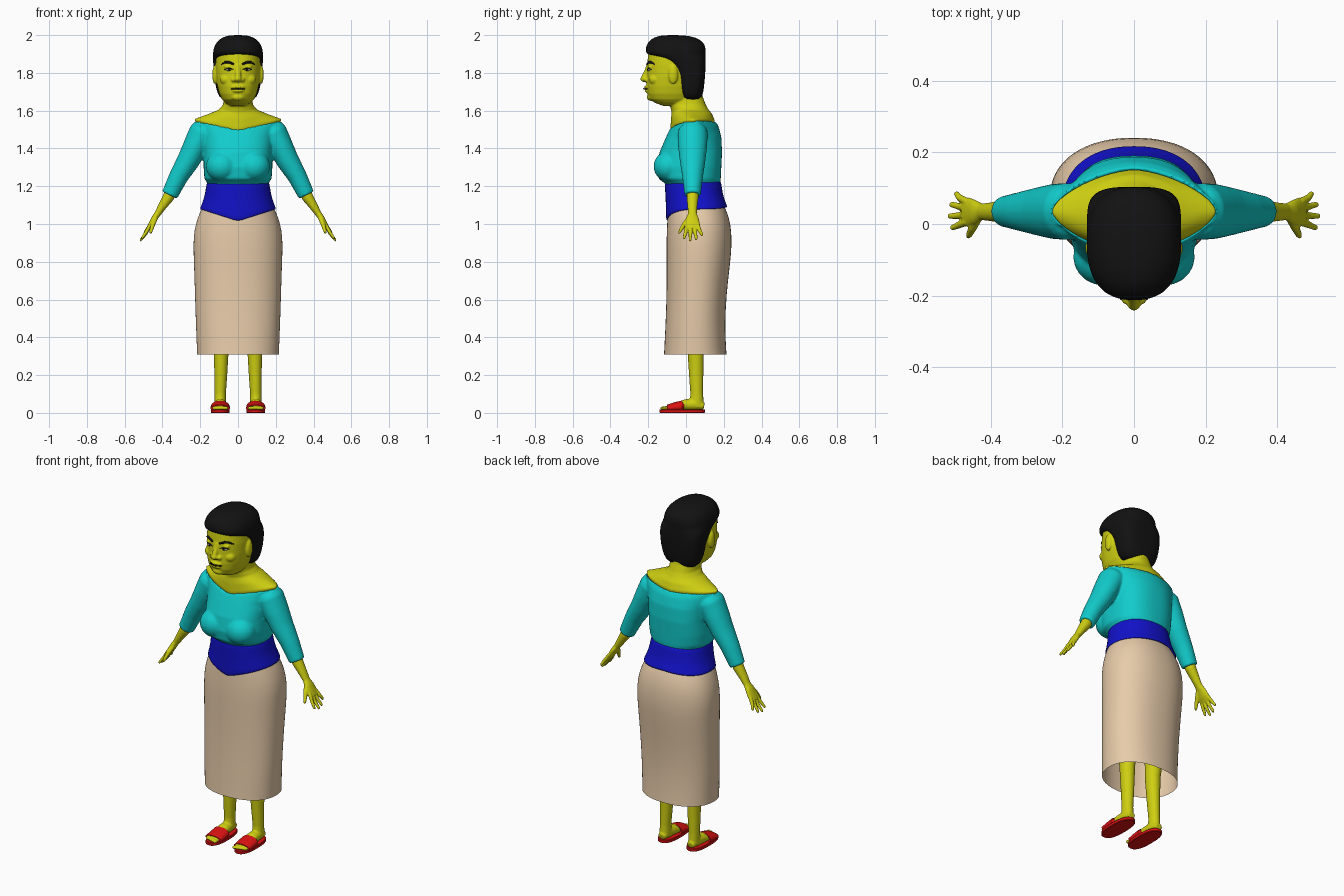
import bpy, bmesh, math
from mathutils import Vector, Matrix


def material(name, r, g, b):
    m = bpy.data.materials.new(name)
    m.diffuse_color = (r, g, b, 1)
    return m


SKIN = material("skin", .62, .62, .006)
CYAN = material("blouse_cyan", .006, .6, .6)
BLUE = material("sash_blue", .006, .006, .6)
TAN = material("skirt_tan", .8, .6, .4)
RED = material("sandal_red", .7, .006, .006)
BLACK = material("black", .006, .006, .006)
WHITE = material("white", .7, .7, .6)


def spow(v, p):
    return math.copysign(abs(v) ** p, v)


def skin_rings(bm, rings, caps):
    vs = [[bm.verts.new(p) for p in r] for r in rings]
    n = len(vs[0])
    for a, b in zip(vs, vs[1:]):
        for i in range(n):
            bm.faces.new((a[i], a[(i + 1) % n], b[(i + 1) % n], b[i]))
    if caps[0]:
        bm.faces.new(vs[0][::-1])
    if caps[1]:
        bm.faces.new(vs[-1])


def loft(bm, rows, caps=(True, True), n=48, cx=0):
    """Horizontal rings: z, half width, front y, back y, [power, front dip, back dip]."""
    rings = []
    for row in rows:
        z, hx, yf, yb, p, df, db = (list(row) + [.9, 0, 0][len(row) - 4:])[:7]
        ring = []
        for i in range(n):
            a = math.tau * i / n
            c, s = spow(math.cos(a), p), spow(math.sin(a), p)
            if abs(s) < 1e-4:
                s = 0
            dip = (df if s < 0 else db) * (1 - abs(c))
            ring.append((cx + hx * c, (yf + yb) / 2 + (yb - yf) / 2 * s, z + dip))
        rings.append(ring)
    skin_rings(bm, rings, caps)


def tube(bm, pts, n=20, side=1):
    """Rings across a path: x, y, z, thickness radius, width radius."""
    P = [Vector((p[0] * side, p[1], p[2])) for p in pts]
    rings = []
    for i, p in enumerate(pts):
        d = (P[min(i + 1, len(P) - 1)] - P[max(i - 1, 0)]).normalized()
        ref = Vector((1, 0, 0)) if abs(d.y) > .85 else Vector((0, 1, 0))
        u = (ref - d * ref.dot(d)).normalized()
        v = d.cross(u)
        rings.append([P[i] + v * p[3] * math.cos(math.tau * k / n)
                      + u * p[4] * math.sin(math.tau * k / n) for k in range(n)])
    skin_rings(bm, rings, (True, True))


def ball(bm, c, r):
    bmesh.ops.create_uvsphere(bm, u_segments=20, v_segments=12, radius=1,
                              matrix=Matrix.Translation(c) @ Matrix.Diagonal((*r, 1)))


def finish(name, bm, mat, fuse=0, smooth=4, subsurf=0):
    bmesh.ops.recalc_face_normals(bm, faces=bm.faces)
    me = bpy.data.meshes.new(name)
    bm.to_mesh(me)
    bm.free()
    me.polygons.foreach_set("use_smooth", [True] * len(me.polygons))
    me.materials.append(mat)
    ob = bpy.data.objects.new(name, me)
    bpy.context.collection.objects.link(ob)
    if fuse:
        r = ob.modifiers.new("fuse", 'REMESH')
        r.mode, r.voxel_size, r.use_smooth_shade = 'VOXEL', fuse, True
        s = ob.modifiers.new("soften", 'SMOOTH')
        s.factor, s.iterations = .5, smooth
    if subsurf:
        ob.modifiers.new("round", 'SUBSURF').levels = subsurf
    return ob


# blouse: torso, bust and sleeves fused into one skin
bm = bmesh.new()
loft(bm, [(1.19, .15, -.10, .175), (1.215, .162, -.112, .181), (1.24, .178, -.145, .184, .85),
          (1.30, .182, -.155, .187, .8), (1.38, .18, -.14, .191, .8), (1.46, .19, -.112, .187, .9, -.015),
          (1.52, .215, -.094, .173, 1.1, -.035, -.005), (1.552, .238, -.085, .157, 1.3, -.05, -.008),
          (1.53, .21, -.072, .143, 1.3, -.05, -.008)])
for s in (1, -1):
    ball(bm, (.085 * s, -.092, 1.305), (.085, .08, .08))
    tube(bm, [(.175, .035, 1.505, .065, .07), (.187, .035, 1.484, .073, .08), (.225, .035, 1.41, .067, .077),
              (.264, .035, 1.334, .06, .068), (.315, .035, 1.25, .051, .055),
              (.362, .035, 1.153, .044, .043)], side=s)
finish("blouse", bm, CYAN, fuse=.007)

# sash with a pointed front
bm = bmesh.new()
loft(bm, [(1.225, .158, -.105, .18), (1.222, .166, -.114, .187), (1.16, .174, -.108, .194, .9, -.02),
          (1.11, .189, -.106, .208, .9, -.045, .01), (1.078, .204, -.106, .221, .9, -.065, .012),
          (1.078, .196, -.097, .213, .9, -.063, .014)], (False, False))
finish("sash", bm, BLUE, subsurf=1)

# skirt, open at the hem
bm = bmesh.new()
loft(bm, [(1.15, .16, -.09, .175), (1.10, .183, -.095, .20), (1.06, .203, -.097, .219),
          (1.0, .225, -.1, .236), (.93, .236, -.103, .242), (.85, .236, -.103, .241),
          (.7, .23, -.102, .222), (.55, .226, -.105, .209), (.42, .221, -.111, .208),
          (.32, .217, -.116, .214), (.308, .217, -.117, .215)], (True, False))
finish("skirt", bm, TAN, subsurf=1)

# head, neck and shoulders
bm = bmesh.new()
loft(bm, [(1.50, .19, -.065, .135, 1.3, -.05), (1.545, .228, -.08, .151, 1.3, -.05, -.008),
          (1.556, .23, -.082, .152, 1.3, -.05, -.008), (1.583, .155, -.08, .138, 1.1, -.03),
          (1.605, .102, -.076, .12, 1, -.015), (1.63, .08, -.085, .105), (1.67, .074, -.09, .09),
          (1.72, .07, -.09, .08)])
loft(bm, [(1.625, .04, -.12, 0), (1.642, .068, -.165, .02), (1.66, .085, -.193, .04), (1.69, .099, -.205, .05),
          (1.73, .109, -.21, .06), (1.78, .116, -.208, .07), (1.84, .119, -.206, .08),
          (1.90, .116, -.2, .08), (1.95, .09, -.16, .05)])
tube(bm, [(0, -.196, 1.84, .014, .014), (0, -.206, 1.81, .015, .014), (0, -.219, 1.775, .016, .018)])
ball(bm, (0, -.218, 1.768), (.02, .024, .017))
ball(bm, (0, -.204, 1.725), (.037, .018, .009))
ball(bm, (0, -.202, 1.706), (.032, .018, .01))
ball(bm, (0, -.186, 1.672), (.035, .022, .02))
for s in (1, -1):
    ball(bm, (.023 * s, -.207, 1.763), (.013, .017, .012))
    ball(bm, (.122 * s, -.068, 1.79), (.014, .025, .05))
    ball(bm, (.06 * s, -.165, 1.765), (.036, .032, .03))
    ball(bm, (.048 * s, -.19, 1.832), (.027, .012, .009))
finish("head_and_shoulders", bm, SKIN, fuse=.005, smooth=3)

# hair cap
bm = bmesh.new()
loft(bm, [(1.655, .07, 0, .065), (1.668, .1, -.03, .085, .8), (1.72, .118, -.043, .096, .65),
          (1.80, .127, -.048, .102, .6), (1.84, .131, -.085, .104, .6), (1.87, .132, -.115, .104, .65),
          (1.888, .132, -.175, .104, .75), (1.902, .132, -.212, .104, .82), (1.92, .131, -.214, .104, .82),
          (1.95, .122, -.209, .101, .85), (1.978, .1, -.188, .075), (1.995, .065, -.15, .025),
          (2.0, .03, -.11, -.03)])
finish("hair", bm, BLACK, subsurf=1)

# eyebrows, lash lines and mouth line
bm = bmesh.new()
tube(bm, [(-.036, -.206, 1.715, .0025, .006), (0, -.223, 1.716, .003, .004),
          (.036, -.206, 1.715, .0025, .006)], n=8)
for s in (1, -1):
    tube(bm, [(.022, -.205, 1.846, .005, .006), (.05, -.197, 1.857, .007, .006),
              (.07, -.184, 1.856, .006, .006), (.088, -.166, 1.845, .002, .005)], n=10, side=s)
    tube(bm, [(.024, -.203, 1.818, .002, .003), (.048, -.2, 1.825, .003, .003),
              (.072, -.183, 1.817, .002, .004)], n=8, side=s)
    ball(bm, (.046 * s, -.2, 1.816), (.007, .006, .006))
finish("brows_and_face_lines", bm, BLACK)

# eye whites
bm = bmesh.new()
for s in (1, -1):
    ball(bm, (.046 * s, -.195, 1.816), (.02, .008, .006))
finish("eyes", bm, WHITE)

# arms with spread fingers
fingers = [(.062, .084, .937), (.044, .054, .916), (.025, .022, .909), (.006, -.01, .92)]
for s, side in ((1, "left"), (-1, "right")):
    bm = bmesh.new()
    tube(bm, [(.34, .035, 1.20, .032, .032), (.37, .035, 1.14, .03, .031), (.40, .034, 1.095, .023, .026),
              (.425, .034, 1.055, .017, .023), (.443, .033, 1.03, .016, .034),
              (.46, .033, 1.0, .014, .041), (.476, .034, .975, .01, .038)], side=s)
    for y0, y1, z1 in fingers:
        x1 = .472 + (.98 - z1) * .64
        tube(bm, [(.465, y0, .995, .01, .011), (.487, (y0 + y1) / 2, (.98 + z1) / 2 + .005, .009, .01),
                  (x1 - .004, y1, z1 + .008, .007, .008), (x1, y1, z1, .004, .005)], n=12, side=s)
    tube(bm, [(.435, .02, 1.035, .013, .014), (.45, -.01, .998, .012, .012),
              (.46, -.03, .965, .009, .009), (.463, -.037, .95, .005, .005)], n=12, side=s)
    finish(side + "_arm", bm, SKIN, fuse=.0032, smooth=3)

    # leg and foot with toes
    bm = bmesh.new()
    tube(bm, [(.1, .065, .95, .075, .085), (.095, .055, .5, .05, .054), (.089, .05, .35, .041, .044),
              (.091, .054, .2, .034, .038), (.094, .057, .1, .03, .034), (.094, .055, .03, .03, .04)], side=s)
    tube(bm, [(.094, .096, .035, .018, .022), (.094, .05, .045, .032, .032), (.094, .0, .043, .03, .035),
              (.094, -.05, .034, .02, .042), (.094, -.1, .026, .012, .044),
              (.094, -.116, .023, .008, .04)], side=s)
    for k in range(5):
        ball(bm, (s * (.062 + .016 * k), -.122 + .005 * k, .025), (.01 - .0006 * k, .015, .01))
    finish(side + "_leg", bm, SKIN, fuse=.005, smooth=3)

    # sandal sole and strap
    bm = bmesh.new()
    loft(bm, [(0, .047, -.138, .098, .8), (.003, .05, -.141, .101, .8), (.016, .05, -.141, .101, .8),
              (.019, .047, -.138, .098, .8)], cx=.094 * s, n=32)
    tube(bm, [(.094, -.018, .032, .026, .044), (.094, -.02, .034, .031, .05), (.094, -.06, .029, .027, .051),
              (.094, -.098, .024, .019, .051), (.094, -.1, .024, .014, .046)], n=28, side=s)
    bmesh.ops.bisect_plane(bm, geom=bm.verts[:] + bm.edges[:] + bm.faces[:],
                           plane_co=(0, 0, 0), plane_no=(0, 0, -1), clear_outer=True)
    finish(side + "_sandal", bm, RED)
    bpy.ops.object.select_all(action='DESELECT')
    sandal = bpy.data.objects[side + "_sandal"]
    sandal.select_set(True)
    bpy.context.view_layer.objects.active = sandal
    bpy.ops.object.shade_smooth_by_angle()
